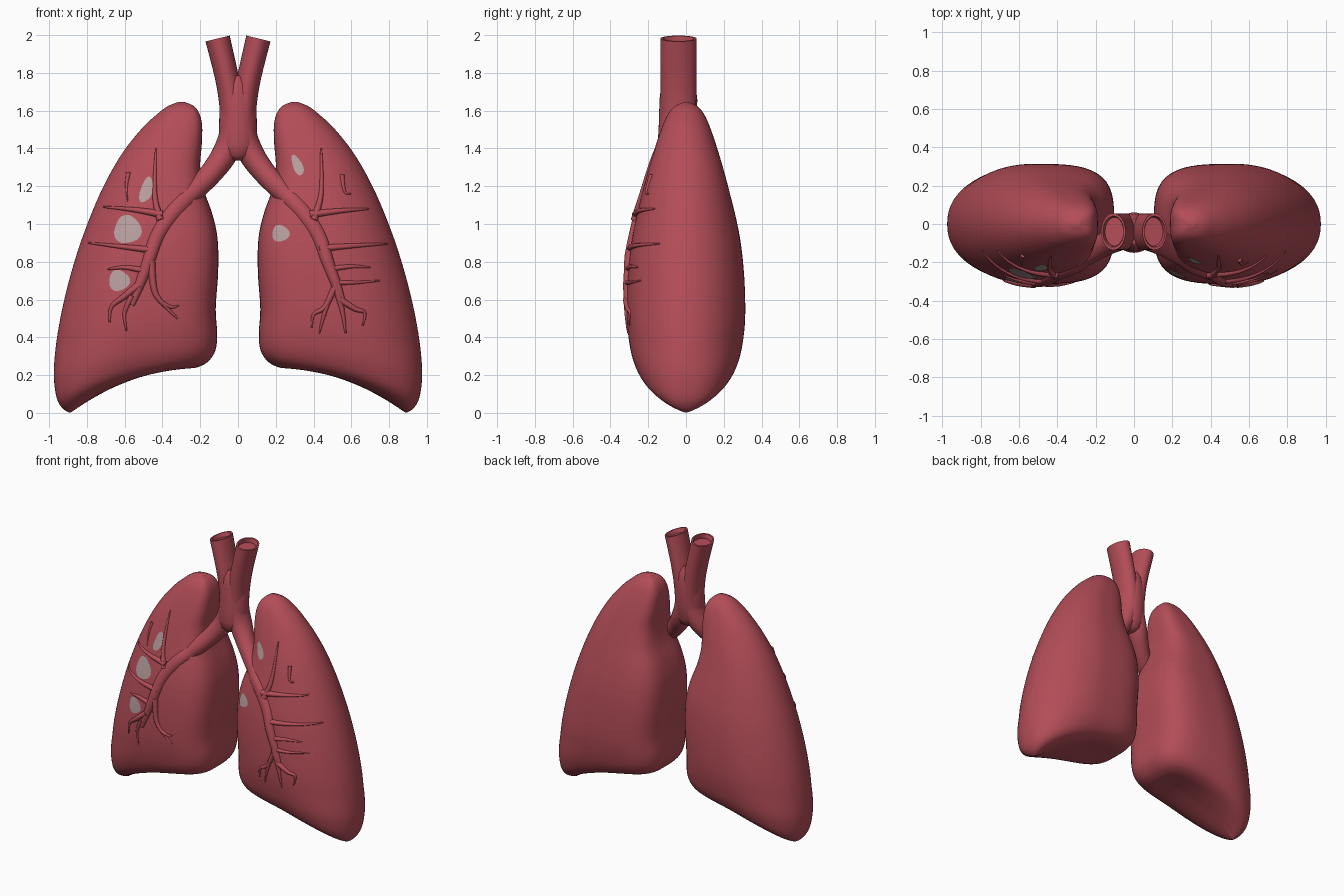
import bpy, bmesh, math
from mathutils import Vector
from mathutils.bvhtree import BVHTree

if "Cube" in bpy.data.objects:
    bpy.data.objects.remove(bpy.data.objects["Cube"])


def material(name, col):
    m = bpy.data.materials.new(name)
    m.diffuse_color = (*col, 1)
    m.use_nodes = True
    m.node_tree.nodes["Principled BSDF"].inputs["Base Color"].default_value = m.diffuse_color
    return m


red = material("tissue red", (0.45, 0.074, 0.096))
grey = material("pale patch", (0.48, 0.34, 0.34))


def finish(bm, name, mat, angle=50):
    bmesh.ops.recalc_face_normals(bm, faces=bm.faces)
    me = bpy.data.meshes.new(name)
    bm.to_mesh(me)
    bm.free()
    ob = bpy.data.objects.new(name, me)
    bpy.context.collection.objects.link(ob)
    me.materials.append(mat)
    bpy.ops.object.select_all(action='DESELECT')
    ob.select_set(True)
    bpy.context.view_layer.objects.active = ob
    bpy.ops.object.shade_smooth_by_angle(angle=math.radians(angle))
    return ob


def smooth_rows(keys, n):
    """Catmull-Rom interpolation of rows of numbers."""
    out = []
    for i in range(len(keys) - 1):
        a, b, c, d = (keys[min(max(i + k, 0), len(keys) - 1)] for k in (-1, 0, 1, 2))
        for j in range(n):
            t = j / n
            out.append([0.5 * (2 * q + (r - p) * t + (2 * p - 5 * q + 4 * r - s) * t * t
                               + (3 * q - p - 3 * r + s) * t ** 3)
                        for p, q, r, s in zip(a, b, c, d)])
    return out + [list(keys[-1])]


def loft(bm, rings):
    rows = [[bm.verts.new(p) for p in r] for r in rings]
    n = len(rows[0])
    for a, b in zip(rows, rows[1:]):
        for i in range(n):
            j = (i + 1) % n
            bm.faces.new((a[i], a[j], b[j], b[i]))
    for row in (rows[0], rows[-1]):          # caps of cross strips
        bm.faces.new((row[0], row[1], row[-1]))
        for k in range(1, n // 2 - 1):
            bm.faces.new((row[k], row[k + 1], row[n - k - 1], row[n - k]))
        bm.faces.new((row[n // 2 - 1], row[n // 2], row[n // 2 + 1]))


# Lung rings: inner x, inner z, outer x, outer z, half depth, upward bow
LUNG = [(.30, .236, .885, .002, .004, .045), (.27, .237, .90, .005, .09, .045),
        (.22, .24, .93, .025, .175, .045),
        (.16, .27, .957, .07, .235, .04), (.12, .33, .972, .15, .273, .03),
        (.11, .42, .974, .25, .297, .02), (.118, .55, .955, .42, .313, .01),
        (.105, .75, .915, .62, .31, 0), (.108, .92, .86, .82, .293, 0),
        (.135, 1.05, .805, .98, .267, 0), (.18, 1.18, .74, 1.14, .232, 0),
        (.20, 1.30, .67, 1.28, .198, 0), (.192, 1.42, .595, 1.40, .162, 0),
        (.19, 1.52, .505, 1.51, .126, 0), (.205, 1.585, .43, 1.58, .095, 0),
        (.235, 1.625, .375, 1.622, .06, 0), (.28, 1.645, .32, 1.645, .014, 0)]


def lung(side):
    bm = bmesh.new()
    rings = []
    for xi, zi, xo, zo, d, bow in smooth_rows(LUNG, 5):
        ring = []
        for k in range(84):
            a = 2 * math.pi * k / 84
            c, s = math.cos(a), math.sin(a)
            # flat inner side, round outer side that turns blunter at the base
            e = 2 + 1.3 * max(0, .35 - zo) if c > 0 else 3.5
            r = (abs(c) ** e + abs(s) ** e) ** (-1 / e)
            t = (c * r + 1) / 2
            ring.append((side * (xi + (xo - xi) * t), d * s * r,
                         zi + (zo - zi) * t + bow * 4 * t * (1 - t)))
        rings.append(ring)
    loft(bm, rings)
    return bm


probe = lung(1)
tree = BVHTree.FromBMesh(probe)
probe.free()


def front(x, z):
    """Depth of the lung's front surface."""
    hit = tree.ray_cast(Vector((abs(x), -2, z)), Vector((0, 1, 0)))[0]
    return hit.y if hit else -0.15


def tube(bm, rows, sides=20, cup=False):
    """Tube through rows of x, y, z, radius across, radius deep."""
    rings = []
    for i, (x, y, z, rx, ry) in enumerate(rows):
        p, q = rows[max(i - 1, 0)], rows[min(i + 1, len(rows) - 1)]
        t = (Vector(q[:3]) - Vector(p[:3])).normalized()
        u = t.cross(Vector((0, 1, 0))).normalized()
        v = u.cross(t)
        ang = [2 * math.pi * k / sides for k in range(sides)]
        ring = lambda f, o: [Vector((x, y, z)) + t * o + u * (rx * f * math.cos(a))
                             + v * (ry * f * math.sin(a)) for a in ang]
        if cup and i == 0:                   # hollow mouth with a rim
            rings += [ring(.78, .03), ring(.8, .01), ring(.85, 0)]
        rings.append(ring(1, 0))
    loft(bm, rings)


# Airway half: mouth, windpipe half, main bronchus running down the lung
AIRWAY = [(.108, -.04, 1.982, .066, .096), (.062, -.04, 1.79, .063, .095),
          (.034, -.04, 1.64, .066, .094), (.032, -.045, 1.50, .064, .09),
          (.066, -.055, 1.38, .068, .082), (.15, -.105, 1.26, .060, .062),
          (.27, -.175, 1.14, .054, .052), (.36, -.215, 1.04, .048, .045),
          (.43, -.245, .93, .040, .036), (.475, -.27, .80, .033, .03),
          (.52, -.287, .68, .026, .024), (.56, -.292, .57, .014, .016)]

# Twigs as (x, z) paths on the lung front, start radius first
TWIGS = {
    -1: [(.028, (.41, 1.02), (.44, 1.15), (.435, 1.4)),
         (.028, (.4, 1.05), (.55, 1.075), (.71, 1.09)),
         (.026, (.44, .86), (.62, .88), (.79, .9)),
         (.024, (.48, .75), (.6, .77), (.69, .76)),
         (.028, (.46, .8), (.44, .64), (.38, .56), (.32, .5)),
         (.018, (.4, .58), (.35, .56), (.31, .57)),
         (.028, (.52, .68), (.61, .61), (.67, .56), (.68, .48)),
         (.022, (.56, .62), (.6, .53), (.59, .43)),
         (.016, (.58, 1.27), (.59, 1.2), (.585, 1.12))],
    1: [(.028, (.40, 1.02), (.44, 1.16), (.44, 1.4)),
        (.028, (.38, 1.05), (.55, 1.07), (.69, 1.08)),
        (.026, (.43, .87), (.62, .885), (.79, .895)),
        (.022, (.48, .76), (.6, .775), (.7, .77)),
        (.02, (.50, .69), (.62, .69), (.75, .70)),
        (.028, (.51, .69), (.55, .55), (.57, .42)),
        (.024, (.51, .66), (.46, .56), (.40, .52), (.39, .45)),
        (.020, (.48, .6), (.45, .5), (.43, .42)),
        (.024, (.54, .6), (.62, .55), (.67, .53), (.66, .46)),
        (.016, (.55, 1.26), (.565, 1.17), (.6, 1.16))]}

# Pale patches: centre x, z, half width, half height, tilt
PATCHES = [(-.585, .97, .072, .075, -.5), (-.485, 1.18, .032, .07, -.3),
           (-.63, .70, .055, .055, -.4), (.315, 1.31, .025, .058, .4),
           (.225, .95, .046, .044, 0)]

for side, word in ((-1, "left"), (1, "right")):
    finish(lung(side), word + "_lung", red)

    bm = bmesh.new()
    rows = smooth_rows(AIRWAY, 5)
    for r in rows:                           # keep the bronchus on the lung
        if r[2] < 1.12:
            r[1] = min(r[1], front(r[0], r[2]) + max(.004, (r[2] - .8) * .12))
    tube(bm, [(side * r[0], *r[1:]) for r in rows], 32, True)
    finish(bm, word + "_airway", red)

    bm = bmesh.new()
    for r0, *pts in TWIGS[side]:
        path = smooth_rows(pts, 6)
        n = len(path) - 1
        rows = []
        for i, (x, z) in enumerate(path):
            r = r0 * (1 - .8 * i / n)
            rows.append((side * x, front(x, z) + .002, z, r * .8, r))
        tube(bm, rows, 10)
    finish(bm, word + "_twigs", red)

# Windpipe filler joining both halves
bm = bmesh.new()
tube(bm, [(0, -.04, 1.785, .015, .07), (0, -.04, 1.74, .075, .09), (0, -.04, 1.66, .098, .1),
          (0, -.045, 1.5, .1, .1), (0, -.055, 1.41, .105, .096), (0, -.06, 1.36, .08, .08),
          (0, -.06, 1.335, .03, .05)], 40)
finish(bm, "windpipe", red)

# Patches laid on the lung fronts
bm = bmesh.new()
for cx, cz, w, h, tilt in PATCHES:
    rows = []
    for f in (.02, .35, .7, 1):
        row = []
        for k in range(20):
            a = 2 * math.pi * k / 20
            g = f * (1 + .08 * math.sin(3 * a + cx * 9))
            u, v = w * g * math.cos(a), h * g * math.sin(a)
            x = cx + u * math.cos(tilt) - v * math.sin(tilt)
            z = cz + u * math.sin(tilt) + v * math.cos(tilt)
            row.append(bm.verts.new((x, front(x, z) - .005, z)))
        rows.append(row)
    for a, b in zip(rows, rows[1:]):
        for i in range(20):
            j = (i + 1) % 20
            bm.faces.new((a[i], a[j], b[j], b[i]))
    bm.faces.new(rows[0][::-1])
finish(bm, "pale_patches", grey)
